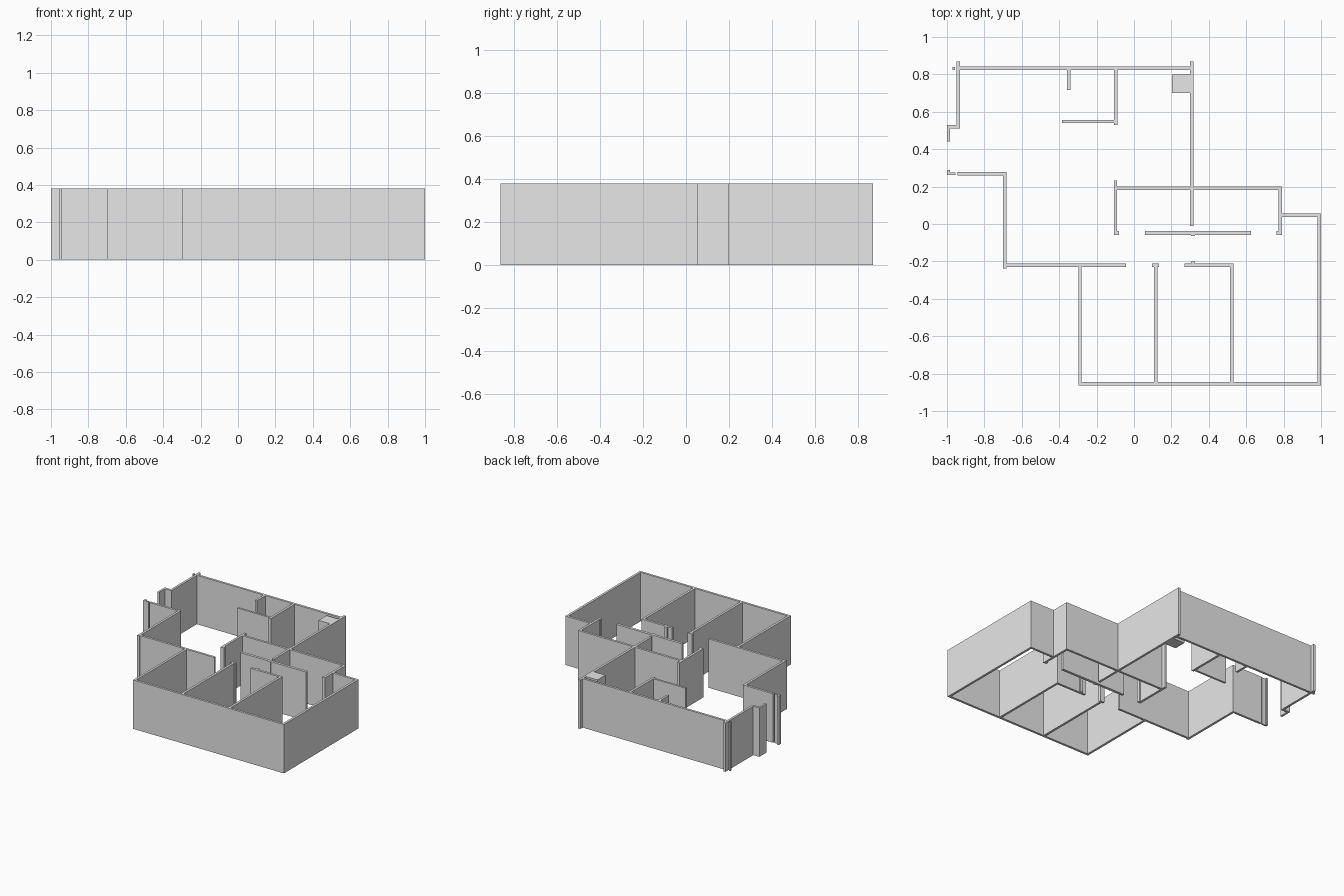
import bpy, bmesh

cube = bpy.data.objects.get("Cube")
if cube:
    bpy.data.objects.remove(cube, do_unlink=True)

HEIGHT = 0.38
THICK = 0.018

grey = bpy.data.materials.new("plaster grey")
grey.use_nodes = True
colour = (0.8, 0.8, 0.8, 1)
grey.diffuse_color = colour
grey.node_tree.nodes["Principled BSDF"].inputs["Base Color"].default_value = colour


def add_box(bm, x0, x1, y0, y1):
    """One full-height block."""
    verts = bmesh.ops.create_cube(bm, size=1)["verts"]
    for v in verts:
        v.co.x = x0 if v.co.x < 0 else x1
        v.co.y = y0 if v.co.y < 0 else y1
        v.co.z = 0 if v.co.z < 0 else HEIGHT


def finish(name, bm):
    mesh = bpy.data.meshes.new(name)
    bm.to_mesh(mesh)
    bm.free()
    mesh.materials.append(grey)
    bpy.context.collection.objects.link(bpy.data.objects.new(name, mesh))


def wall(name, axis, at, start, end, seams=(), thick=THICK):
    """A straight wall along an axis, made of panels meeting at the seams."""
    bm = bmesh.new()
    stops = [start, *sorted(seams), end]
    a, b = at - thick / 2, at + thick / 2
    for s, e in zip(stops, stops[1:]):
        if axis == "x":
            add_box(bm, s, e, a, b)
        else:
            add_box(bm, a, b, s, e)
    finish(name, bm)


def block(name, x0, x1, y0, y1):
    bm = bmesh.new()
    add_box(bm, x0, x1, y0, y1)
    finish(name, bm)


# Outer walls
wall("front_wall", "x", -0.855, -0.298, 1.0, (0.01, 0.28, 0.34, 0.40, 0.65, 0.71, 0.78, 0.84))
wall("left_wall", "y", 0.991, -0.846, 0.055)
wall("left_step_wall", "x", 0.046, 0.79, 0.982)
wall("left_recess_wall", "y", 0.781, -0.06, 0.182, (-0.035, 0.10, 0.16))
wall("back_wall", "x", 0.832, -0.93, 0.30,
     (-0.88, -0.62, -0.57, -0.50, -0.45, -0.20, -0.145, 0.07, 0.21, 0.25))
wall("back_left_wall", "y", 0.309, -0.012, 0.87, (0.20, 0.23, 0.29, 0.67, 0.79))
wall("back_right_wall", "y", -0.939, 0.51, 0.87, (0.55, 0.60, 0.66, 0.73, 0.81))
wall("entry_wall", "x", 0.269, -0.945, -0.70, (-0.89, -0.825, -0.765))
wall("right_wall", "y", -0.692, -0.237, 0.278, (-0.09, -0.03, 0.04, 0.10, 0.17))
wall("hall_wall", "x", -0.221, -0.683, -0.043, (-0.355, -0.30))
wall("right_front_wall", "y", -0.289, -0.846, -0.23, (-0.82, -0.57, -0.51, -0.45, -0.39))

# Entry posts and returns
block("entry_return", -1.0, -0.948, 0.51, 0.528)
block("entry_jamb", -1.0, -0.984, 0.44, 0.51)
block("entry_sill_post", -1.0, -0.955, 0.263, 0.275)
block("entry_corner_post", -1.0, -0.984, 0.275, 0.288)
block("corner_post", -0.97, -0.957, 0.824, 0.84)

# Inner partitions
wall("kitchen_wall", "x", 0.191, -0.09, 0.79)
wall("kitchen_side_wall", "y", -0.099, -0.06, 0.232, (-0.035,))
block("kitchen_jamb", -0.09, -0.08, -0.06, -0.037)
block("recess_jamb", 0.763, 0.772, -0.06, -0.037)
wall("corridor_wall", "x", -0.047, 0.06, 0.625, thick=0.021)
wall("closet_wall", "x", 0.548, -0.385, -0.108, thick=0.016)
wall("closet_side_wall", "y", -0.098, 0.53, 0.824, (0.73, 0.77))
wall("back_stub_wall", "y", -0.348, 0.717, 0.824)
wall("bedroom_head_wall", "x", -0.221, 0.27, 0.532)
wall("bedroom_wall", "y", 0.523, -0.846, -0.23)
wall("middle_bedroom_wall", "y", 0.117, -0.846, -0.23)
wall("middle_bedroom_jamb", "x", -0.221, 0.096, 0.134)

# Shaft and small nibs
block("corner_shaft", 0.203, 0.30, 0.70, 0.798)
block("bedroom_nib", 0.304, 0.325, -0.212, -0.201)
block("corridor_nib", 0.304, 0.325, -0.063, -0.0575)
